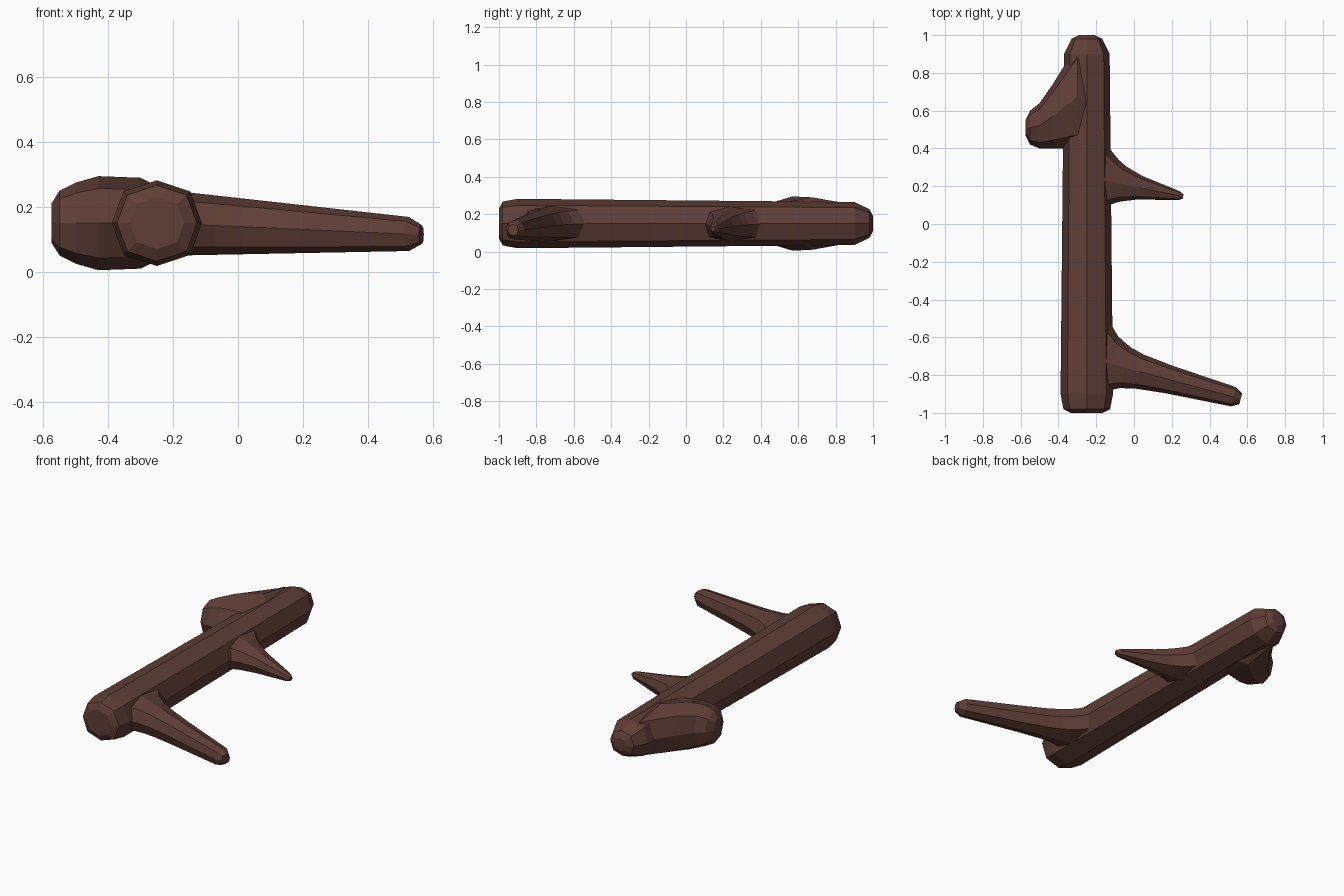
import bpy
import bmesh
from math import sqrt
from mathutils import Vector

default = bpy.data.objects.get("Cube")
if default:
    bpy.data.objects.remove(default, do_unlink=True)

bark = bpy.data.materials.new("dark_brown_bark")
bark.use_nodes = True
colour = (0.115, 0.048, 0.037, 1)
bark.diffuse_color = colour
bark.node_tree.nodes["Principled BSDF"].inputs["Base Color"].default_value = colour

MID_HEIGHT = 0.15
CORNER = 0.74


def section(centre, side, height):
    """Eight points around a centre, spread along the side vector and upwards."""
    points = []
    for turn in range(8):
        across = (1, CORNER, 0, -CORNER)[turn % 4] * (1 if turn < 4 else -1)
        upward = (0, CORNER, 1, CORNER)[turn % 4] * (1 if turn < 4 else -1)
        points.append(centre + side * across + Vector((0, 0, height * upward)))
    return points


def loft(name, sections):
    """Skin a chain of sections and close both ends."""
    bm = bmesh.new()
    loops = [[bm.verts.new(point) for point in points] for points in sections]
    for lower, upper in zip(loops, loops[1:]):
        for i in range(len(lower)):
            bm.faces.new((lower[i - 1], lower[i], upper[i], upper[i - 1]))
    bm.faces.new(loops[0])
    bm.faces.new(loops[-1])
    bmesh.ops.recalc_face_normals(bm, faces=bm.faces)
    mesh = bpy.data.meshes.new(name)
    bm.to_mesh(mesh)
    bm.free()
    mesh.materials.append(bark)
    obj = bpy.data.objects.new(name, mesh)
    bpy.context.collection.objects.link(obj)
    return obj


def branch(name, root, tip, root_radius, tip_radius, flare, power):
    """Tapering limb whose root flares sideways into the trunk."""
    root, tip = Vector(root), Vector(tip)
    direction = (tip - root).normalized()
    side = Vector((-direction.y, direction.x, 0)).normalized()
    sections = []
    for t in (0, 0.1, 0.2, 0.3, 0.5, 0.95, 1):
        radius = root_radius + (tip_radius - root_radius) * t
        if t == 1:
            radius *= 0.6
        width = radius + flare * (1 - t) ** power
        sections.append(section(root.lerp(tip, t), side * width, radius))
    return loft(name, sections)


# Trunk: slightly thicker towards the front, with rounded ends
trunk_sections = []
for y in (-1, -0.98, -0.9, -0.6, 0, 0.4, 0.7, 0.9, 0.98, 1):
    end_gap = sqrt(1 - abs(y))
    rounding = min(1, 0.6 + 2 * end_gap if y < 0 else 0.35 + 2.3 * end_gap)
    radius = (0.13 - 0.01 * y) * rounding
    centre = Vector((-0.25, y, MID_HEIGHT))
    trunk_sections.append(section(centre, Vector((radius, 0, 0)), radius * 0.95))
trunk = loft("log_trunk", trunk_sections)

# Thick stub beside the back end: x, front y, back y, half height
stub_sections = []
for x, front, back, height in ((-0.2, 0.4, 0.8, 0.09), (-0.3, 0.4, 0.95, 0.14),
                               (-0.43, 0.4, 0.74, 0.145), (-0.5, 0.4, 0.64, 0.125),
                               (-0.55, 0.42, 0.6, 0.1), (-0.575, 0.47, 0.55, 0.06)):
    centre = Vector((x, (front + back) / 2, MID_HEIGHT))
    stub_sections.append(section(centre, Vector((0, (back - front) / 2, 0)), height))
stub = loft("stub", stub_sections)

# Long branch near the front and short pointed branch near the middle
long_branch = branch("long_branch", root=(-0.2, -0.72, MID_HEIGHT), tip=(0.565, -0.925, 0.115),
                     root_radius=0.1, tip_radius=0.05, flare=0.13, power=8)
short_branch = branch("short_branch", root=(-0.2, 0.24, MID_HEIGHT), tip=(0.26, 0.145, 0.12),
                      root_radius=0.1, tip_radius=0.02, flare=0.12, power=5)

# Fuse the limbs into the trunk
bpy.context.view_layer.objects.active = trunk
for limb in (stub, long_branch, short_branch):
    fuse = trunk.modifiers.new("fuse_" + limb.name, "BOOLEAN")
    fuse.operation = "UNION"
    fuse.solver = "EXACT"
    fuse.object = limb
    bpy.ops.object.modifier_apply(modifier=fuse.name)
    bpy.data.objects.remove(limb, do_unlink=True)
